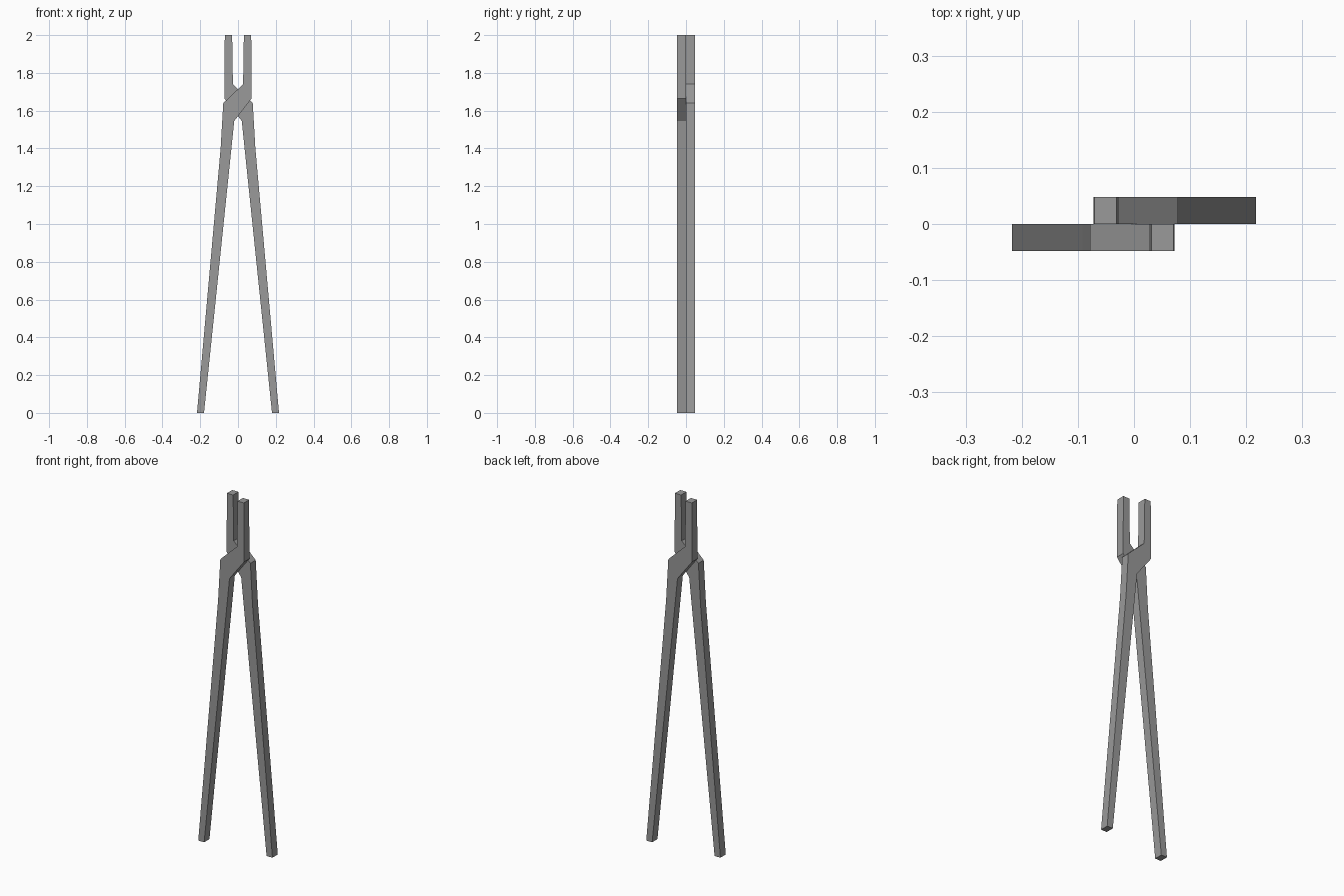
import bpy
import bmesh

cube = bpy.data.objects.get("Cube")
if cube:
    bpy.data.objects.remove(cube, do_unlink=True)

steel = bpy.data.materials.new("forged_steel_grey")
steel.use_nodes = True
steel.diffuse_color = (0.32, 0.32, 0.32, 1)
steel.node_tree.nodes["Principled BSDF"].inputs["Base Color"].default_value = (0.32, 0.32, 0.32, 1)

THICKNESS = 0.048

# Paired (outer, inner) edge points (x, z) from handle end to jaw tip
STATIONS = [
    ((-0.217, 0.0), (-0.18, 0.0)),
    ((-0.092, 1.4), (-0.035, 1.4)),
    ((-0.078, 1.64), (-0.02, 1.545)),
    ((0.027, 1.74), (0.072, 1.665)),
    ((0.031, 2.0), (0.07, 2.0)),
]


def tong_half(name, side):
    """Extrude the half profile; side -1 is the front half, +1 the half-turned back half."""
    bm = bmesh.new()
    rows = [[bm.verts.new((-side * x, 0, z)) for x, z in pair] for pair in STATIONS]
    faces = [bm.faces.new((a[0], a[1], b[1], b[0])) for a, b in zip(rows, rows[1:])]
    grown = bmesh.ops.extrude_face_region(bm, geom=faces, use_keep_orig=True)
    moved = [g for g in grown["geom"] if isinstance(g, bmesh.types.BMVert)]
    bmesh.ops.translate(bm, verts=moved, vec=(0, side * THICKNESS, 0))
    bmesh.ops.recalc_face_normals(bm, faces=bm.faces)
    mesh = bpy.data.meshes.new(name)
    bm.to_mesh(mesh)
    bm.free()
    mesh.materials.append(steel)
    obj = bpy.data.objects.new(name, mesh)
    bpy.context.collection.objects.link(obj)
    return obj


# Two identical halves crossing at the joint
tong_half("front_tong_half", -1)
tong_half("back_tong_half", 1)
